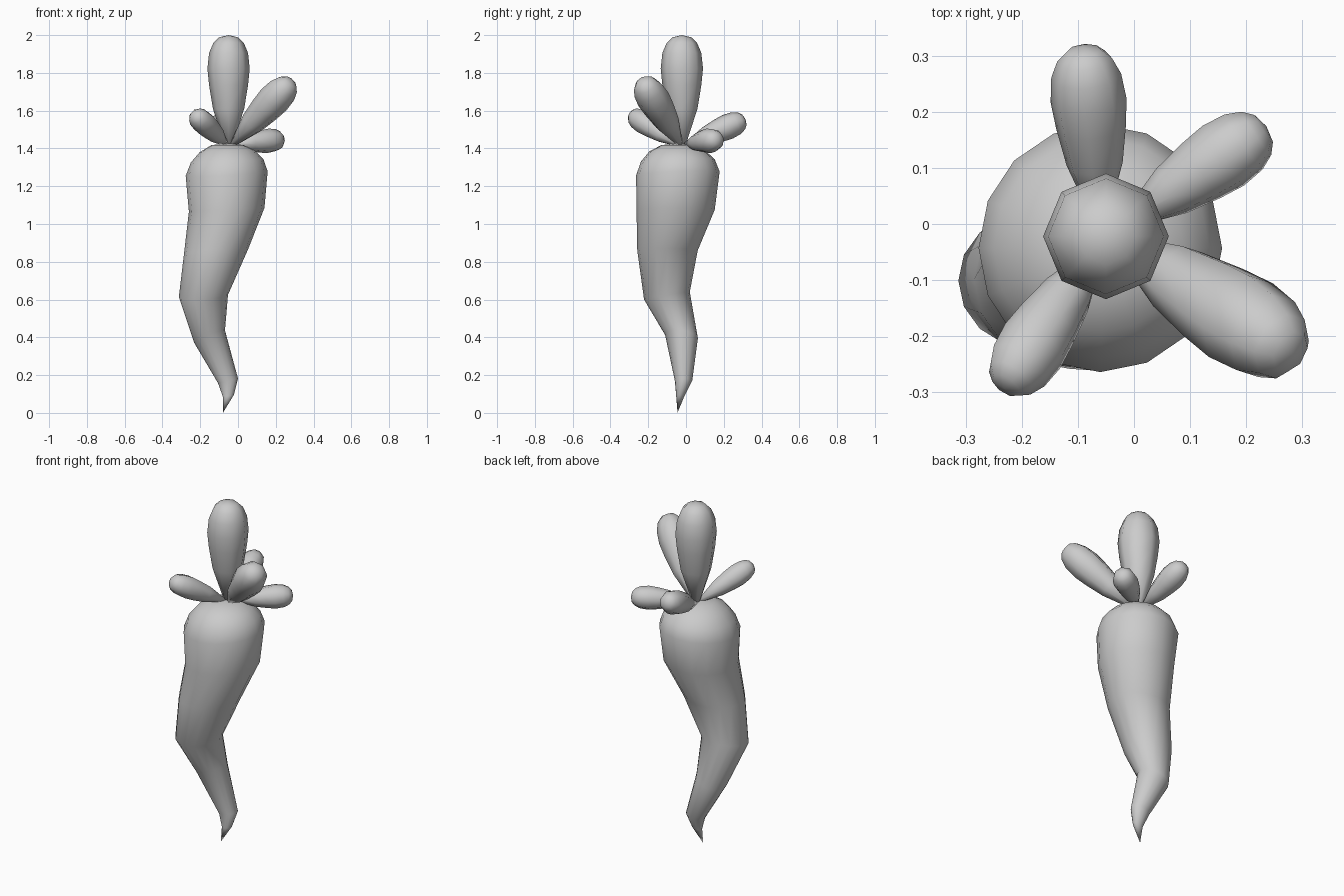
import bpy, bmesh
from math import sin, cos, tau
from mathutils import Vector

if "Cube" in bpy.data.objects:
    bpy.data.objects.remove(bpy.data.objects["Cube"])


def loft(name, rings, start, end):
    """Skin a stack of point rings and close both ends with a point."""
    bm = bmesh.new()
    loops = [[bm.verts.new(p) for p in ring] for ring in rings]
    n = len(loops[0])
    for a, b in zip(loops, loops[1:]):
        for i in range(n):
            j = (i + 1) % n
            bm.faces.new((a[i], a[j], b[j], b[i]))
    for loop, tip in ((loops[0], start), (loops[-1], end)):
        v = bm.verts.new(tip)
        for i in range(n):
            bm.faces.new((loop[i], loop[(i + 1) % n], v))
    bmesh.ops.recalc_face_normals(bm, faces=bm.faces)
    for f in bm.faces:
        f.smooth = True
    mesh = bpy.data.meshes.new(name)
    bm.to_mesh(mesh)
    bm.free()
    obj = bpy.data.objects.new(name, mesh)
    bpy.context.collection.objects.link(obj)
    return obj


# Crooked root: centre x, y, z, radius x, y, tilt along x, y
SECTIONS = [
    (-.051, -.030, .09, .029, .022, .005, 0),
    (-.053, -.013, .17, .053, .046, .012, 0),
    (-.151, -.024, .405, .082, .087, .032, -.01),
    (-.183, -.101, .62, .130, .121, .005, .02),
    (-.115, -.098, .86, .170, .160, .01, 0),
    (-.060, -.055, 1.075, .200, .207, .01, 0),
    (-.060, -.043, 1.267, .217, .221, .012, .01),
    (-.058, -.043, 1.335, .192, .196, .01, .005),
    (-.057, -.043, 1.385, .146, .150, .005, 0),
    (-.055, -.042, 1.418, .085, .088, 0, 0),
]
rings = []
for cx, cy, cz, rx, ry, tx, ty in SECTIONS:
    angles = [tau * i / 16 for i in range(16)]
    rings.append([(cx + rx * cos(a), cy + ry * sin(a),
                   cz + tx * cos(a) + ty * sin(a)) for a in angles])
loft("root", rings, (-.08, -.045, 0), (-.055, -.042, 1.427))

# Leaves: club-shaped, eight sided, aimed from crown to tip
PROFILE = [(0, .16), (.34, .74), (.55, .92), (.70, 1), (.84, .92),
           (.93, .72), (.98, .45)]


def leaf(name, base, tip, radius):
    base, tip = Vector(base), Vector(tip)
    axis = tip - base
    rot = Vector((0, 0, 1)).rotation_difference(axis)
    rings = []
    for t, r in PROFILE:
        rings.append([base + axis * t + rot @ Vector(
            (radius * r * cos(tau * i / 8), radius * r * sin(tau * i / 8), 0))
            for i in range(8)])
    loft(name, rings, base, tip)


leaf("centre_leaf", (-.05, -.022, 1.41), (-.05, -.022, 2.0), .112)
leaf("right_front_leaf", (-.03, -.03, 1.42), (.285, -.232, 1.76), .088)
leaf("back_leaf", (-.06, 0, 1.42), (-.09, .315, 1.555), .068)
leaf("right_back_leaf", (-.02, .0, 1.425), (.236, .174, 1.447), .066)
leaf("left_front_leaf", (-.06, -.04, 1.42), (-.232, -.293, 1.583), .064)
